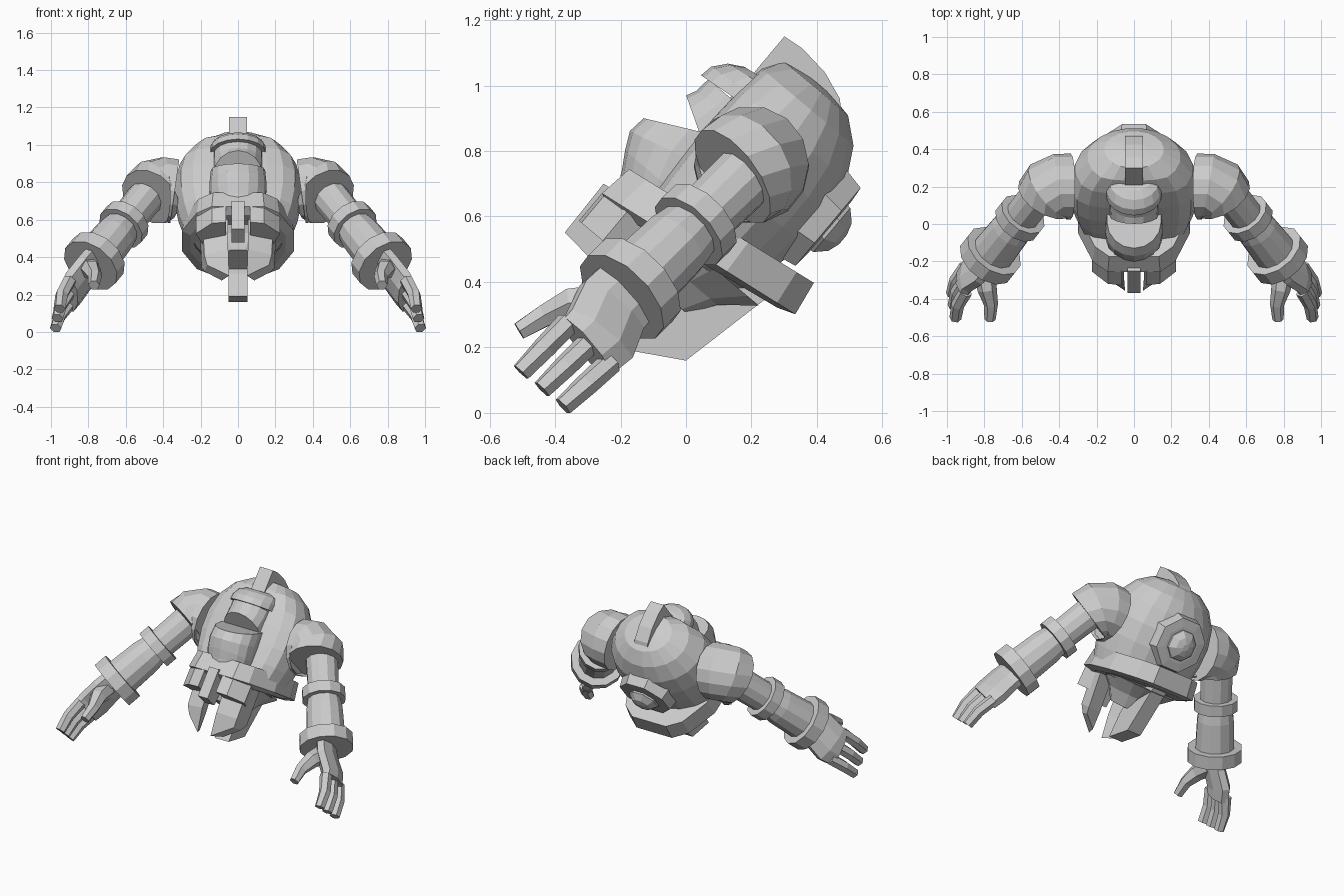
import bpy, bmesh, math
from mathutils import Vector, Matrix

if "Cube" in bpy.data.objects:
    bpy.data.objects.remove(bpy.data.objects["Cube"])

mat = bpy.data.materials.new("plain grey")
mat.diffuse_color = (0.6, 0.6, 0.6, 1)
mat.use_nodes = True
mat.node_tree.nodes["Principled BSDF"].inputs["Base Color"].default_value = mat.diffuse_color

# Torso parts are built upright, then leaned back with this frame
LEAN = Matrix.Translation((0, 0.15, 0.65)) @ Matrix.Rotation(math.radians(-40), 4, 'X')
IDENT = Matrix.Identity(4)


def finish(name, bm, frame=IDENT, mirror=False):
    bm.transform(frame)
    if mirror:
        geo = bmesh.ops.duplicate(bm, geom=bm.verts[:] + bm.edges[:] + bm.faces[:])["geom"]
        new = [v for v in geo if isinstance(v, bmesh.types.BMVert)]
        bmesh.ops.scale(bm, vec=(-1, 1, 1), verts=new)
    bmesh.ops.recalc_face_normals(bm, faces=bm.faces[:])
    me = bpy.data.meshes.new(name)
    bm.to_mesh(me)
    bm.free()
    me.materials.append(mat)
    ob = bpy.data.objects.new(name, me)
    bpy.context.collection.objects.link(ob)
    return ob


def skin(bm, rings):
    """Join rings of equal point count and cap both ends."""
    vs = [[bm.verts.new(p) for p in r] for r in rings]
    n = len(vs[0])
    for a, b in zip(vs, vs[1:]):
        for i in range(n):
            bm.faces.new((a[i], a[(i + 1) % n], b[(i + 1) % n], b[i]))
    bm.faces.new(vs[0])
    bm.faces.new(vs[-1])
    return bm


def lathe(profile, n=16, sy=1.0):
    """Radius / height profile turned around z."""
    return skin(bmesh.new(), [[(r * math.cos(2 * math.pi * (i + .5) / n),
                                r * sy * math.sin(2 * math.pi * (i + .5) / n), z)
                               for i in range(n)] for r, z in profile])


def side_plate(profile, x0, x1):
    """Side profile (y, z) pulled across from x0 to x1."""
    return skin(bmesh.new(), [[(x, y, z) for y, z in profile] for x in (x0, x1)])


def u_stack(rings, back=-.1, n=8):
    """Stack of U-shaped sections: half width, front y, front z, z slope toward the back."""
    out = []
    for w, front, z, slope in rings:
        mid = front + min(w * .9, (back - front) * .8)
        pts = [(w, back)] + [(w * math.cos(math.pi * i / n), mid + (front - mid) * math.sin(math.pi * i / n))
                             for i in range(n + 1)] + [(-w, back)]
        out.append([(x, y, z + (y - front) * slope) for x, y in pts])
    return skin(bmesh.new(), out)


def tube(bm, path, radii, n=8, flat=1.0, side=Vector((0, 0, 1))):
    """Tube along a path; flat squeezes it across the side direction."""
    pts = [Vector(p) for p in path]
    rings = []
    for i, p in enumerate(pts):
        t = (pts[min(i + 1, len(pts) - 1)] - pts[max(i - 1, 0)]).normalized()
        u = (side - t * side.dot(t)).normalized()
        w = t.cross(u)
        rings.append([p + radii[i] * (u * math.cos(2 * math.pi * (k + .5) / n)
                                      + w * flat * math.sin(2 * math.pi * (k + .5) / n))
                      for k in range(n)])
    return skin(bm, rings)


# Torso shell with a flattened chest
torso = lathe([(.06, .435), (.16, .42), (.25, .36), (.315, .265), (.342, .15),
               (.34, .03), (.32, -.08), (.29, -.18), (.24, -.22)], 20, .81)
for v in torso.verts:
    v.co.y -= .03
    if v.co.y < -.18:
        v.co.y = -.18 + (v.co.y + .18) * .3
finish("torso", torso, LEAN)

# Head: domed helmet over a recessed face with a protruding lip
finish("helmet", u_stack([(.15, -.325, .225, .1), (.15, -.318, .265, .1), (.135, -.285, .305, .15),
                          (.10, -.24, .33, .15)]), LEAN)
finish("face", u_stack([(.135, -.3, .23, 0), (.135, -.305, .18, 0), (.13, -.32, .149, -.59)]), LEAN)

# Belly drum with a top that slopes up toward the chest
finish("belly", u_stack([(.145, -.375, .012, .5), (.152, -.382, -.045, .25),
                         (.15, -.355, -.1, 0), (.14, -.325, -.15, 0), (.13, -.3, -.2, 0)]), LEAN)

# Head crest with a curved rear edge
finish("crest", side_plate([(-.206, .30), (-.206, .48), (-.14, .487), (-.04, .475), (.046, .443),
                            (.09, .40), (.06, .3)], -.048, .048), LEAN)

# Belt ring, dropping toward the front
half = [(.14, -.325), (.22, -.26), (.30, -.08), (.30, .12), (.22, .30), (.13, .365)]
ring = half + [(-x, y) for x, y in reversed(half)]
finish("belt", skin(bmesh.new(), [[(x * k, y * k, z + .14 * y) for x, y in ring]
                                  for z, k in ((-.09, .95), (-.20, 1.0), (-.22, .85))]), LEAN)
# Hip block under the belt
finish("hips", skin(bmesh.new(), [[(x * k, y * k, z) for x, y in ring]
                                  for z, k in ((-.2, .72), (-.28, .45), (-.36, .3))]), LEAN)
# Belt pouches wrapped around the front, and buckle
pouch = [(.065, -.325), (.14, -.315), (.225, -.23), (.19, -.14), (.065, -.18)]
finish("belt_pouches", skin(bmesh.new(), [[(x, y, z) for x, y in pouch] for z in (-.24, -.355)]),
       LEAN, True)
finish("buckle", side_plate([(-.34, -.22), (-.335, -.41), (-.235, -.42), (-.2, -.2)],
                            -.035, .035), LEAN)
# Hanging side panels with slanted lower ends
panel = [(.055, -.24), (.19, -.20), (.205, -.09), (.10, -.11)]
finish("side_panels", skin(bmesh.new(), [[(x, y, -.2) for x, y in panel],
                                         [(x * .95, y + .03, -.45) for x, y in panel],
                                         [(x * .87, y * .6 - .02, -.59 + (x - .06) * .7)
                                          for x, y in panel]]), LEAN, True)
# Rear hanging panel
finish("rear_panel", side_plate([(.27, -.15), (.2, -.472), (.05, -.558), (.05, -.4), (.1, -.15)],
                                -.05, .05), LEAN)

# Back plate with dome
BACK = LEAN @ Matrix.Translation((0, .2, .12)) @ Matrix.Rotation(-math.pi / 2, 4, 'X')
finish("back_plate", lathe([(.19, -.03), (.168, .07), (.115, .075)], 8), BACK)
finish("back_dome", lathe([(.10, .05), (.095, .085), (.06, .118), (.02, .13)], 8), BACK)

# Arms
E, W = Vector((.61, .03, .575)), Vector((.768, -.17, .38))
D = (W - E).normalized()
finish("arms", tube(bmesh.new(), [E - D * .3, E, E + D * .1, W], [.1, .095, .112, .12], 12), IDENT, True)
finish("shoulder_pads", tube(bmesh.new(), [(.338, .20, .752), (.395, .2, .76), (.445, .18, .75),
                                           (.468, .142, .722)],
                             [.176, .178, .176, .17], 14), IDENT, True)
for name, c, r, h in (("elbow_bands", E, .133, .035), ("wrist_bands", W, .165, .042)):
    finish(name, tube(bmesh.new(), [c - D * h, c + D * h], [r, r], 12), IDENT, True)

# Hands
finish("palms", tube(bmesh.new(), [W, W + D * .09, (.88, -.265, .235), (.905, -.305, .2)],
                     [.12, .125, .13, .122], 8, .45, Vector((-.1, .7, -.7))), IDENT, True)
fingers = bmesh.new()
for k in (-1, 0, 1):
    base = Vector((.90, -.295, .215)) + Vector((0, .066, -.06)) * k
    tip = Vector((.965, -.44, .072)) + Vector((.01, .064, -.052)) * k
    mid = (base + tip) / 2 + Vector((.015, 0, 0))
    tube(fingers, [base, mid, tip], [.037, .036, .032], 6)
finish("fingers", fingers, IDENT, True)
finish("thumbs", tube(bmesh.new(), [(.80, -.25, .34), (.785, -.35, .335), (.765, -.43, .298),
                                    (.77, -.51, .25)],
                      [.06, .052, .038, .03], 6), IDENT, True)
